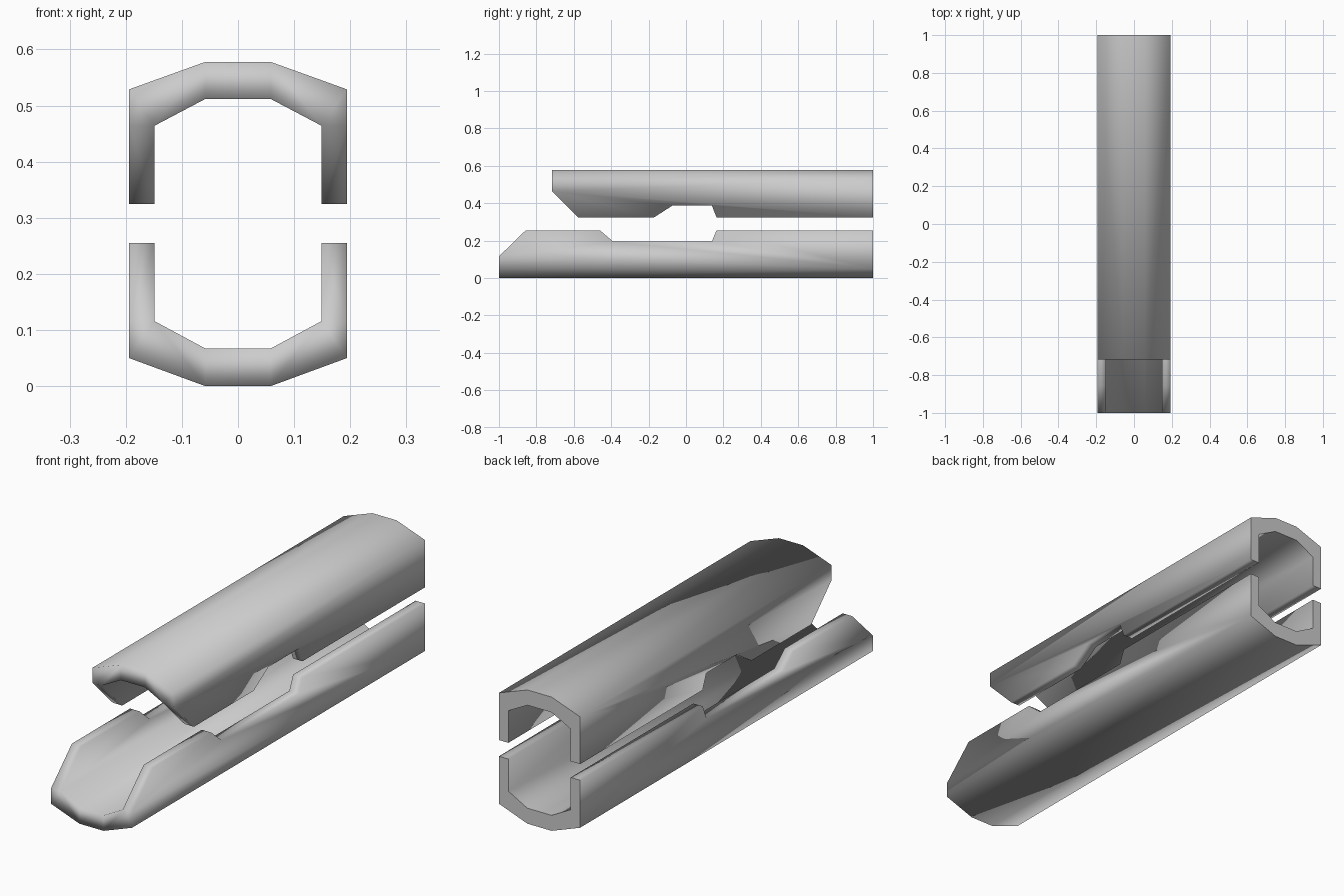
import bpy, bmesh

if "Cube" in bpy.data.objects:
    bpy.data.objects.remove(bpy.data.objects["Cube"])


def shell(name, outer, inner, rim):
    """Channel along y. outer/inner: (x, z) for flat edge and side corner;
    rim: (y, z) outline of the free edge from front to back."""
    bm = bmesh.new()
    y0, y1 = rim[0][0], rim[-1][0]
    sides = []
    for s in (-1, 1):
        def vert(p, y):
            return bm.verts.new((s * p[0], y, p[1]))
        of = [vert(p, y0) for p in outer]          # outer wall, front
        ob = [vert(p, y1) for p in outer]          # outer wall, back
        nf = [vert(p, y0) for p in inner]          # inner wall, front
        nb = [vert(p, y1) for p in inner]          # inner wall, back
        ro = [vert((outer[1][0], z), y) for y, z in rim]
        ri = [nf[1]] + [vert((inner[1][0], z), y) for y, z in rim[1:]]

        # Sloped panels and side walls
        bm.faces.new((of[0], of[1], ob[1], ob[0]))
        bm.faces.new((nf[0], nf[1], nb[1], nb[0]))
        bm.faces.new([of[1]] + ro + [ob[1]])
        bm.faces.new(ri + [nb[1]])
        # Free edge
        for i in range(len(rim) - 1):
            bm.faces.new((ro[i], ro[i + 1], ri[i + 1], ri[i]))
        # Front and back ends
        bm.faces.new((of[0], of[1], nf[1], nf[0]))
        bm.faces.new((of[1], ro[0], nf[1]))
        bm.faces.new((ob[0], ob[1], nb[1], nb[0]))
        bm.faces.new((ob[1], ro[-1], ri[-1], nb[1]))
        sides.append((of[0], ob[0], nf[0], nb[0]))

    # Flat centre panels joining both sides
    a, b = sides
    for i, j in ((0, 1), (2, 3), (0, 2), (1, 3)):
        bm.faces.new((a[i], a[j], b[j], b[i]))

    bmesh.ops.recalc_face_normals(bm, faces=bm.faces[:])
    for f in bm.faces:
        f.smooth = True
    # Crisp back end
    for e in bm.edges:
        if all(abs(v.co.y - y1) < 1e-5 for v in e.verts):
            e.smooth = False
    me = bpy.data.meshes.new(name)
    bm.to_mesh(me)
    bm.free()
    ob = bpy.data.objects.new(name, me)
    bpy.context.collection.objects.link(ob)
    return ob


# Lower shell
shell("lower_shell",
      [(0.058, 0.0), (0.194, 0.05)],
      [(0.058, 0.067), (0.149, 0.116)],
      [(-1, 0.116), (-0.857, 0.255), (-0.46, 0.255), (-0.39, 0.195),
       (0.138, 0.195), (0.163, 0.255), (1, 0.255)])

# Upper shell
shell("upper_shell",
      [(0.058, 0.578), (0.194, 0.529)],
      [(0.058, 0.512), (0.149, 0.464)],
      [(-0.717, 0.464), (-0.578, 0.325), (-0.17, 0.325), (-0.07, 0.389),
       (0.138, 0.389), (0.163, 0.325), (1, 0.325)])
